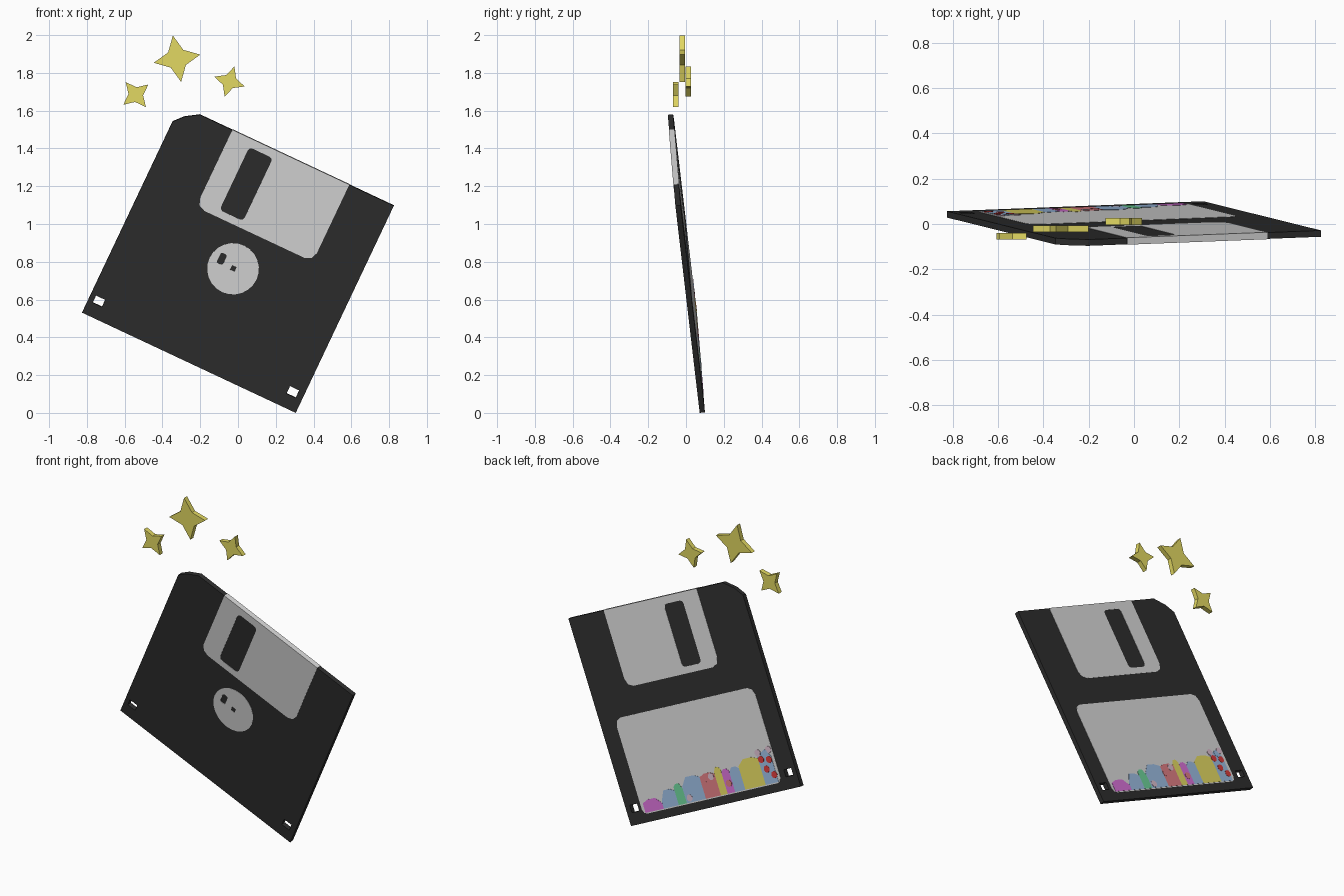
import bpy, bmesh, math
from mathutils import Matrix, Vector

if "Cube" in bpy.data.objects:
    bpy.data.objects.remove(bpy.data.objects["Cube"])


def srgb(r, g, b):
    lin = lambda c: ((c / 255 + 0.055) / 1.055) ** 2.4
    return (lin(r), lin(g), lin(b), 1)


def material(name, rgb):
    m = bpy.data.materials.new(name)
    m.diffuse_color = srgb(*rgb)
    m.use_nodes = True
    m.node_tree.nodes["Principled BSDF"].inputs["Base Color"].default_value = m.diffuse_color
    return m


BLACK = material("black_plastic", (46, 46, 46))
GREY = material("light_grey", (216, 216, 216))
YELLOW = material("yellow", (226, 216, 98))
PURPLE = material("purple", (214, 112, 214))
BLUE = material("blue", (154, 186, 222))
GREEN = material("green", (108, 208, 152))
PINK = material("rose", (220, 124, 130))
RED = material("red", (214, 58, 58))
MAUVE = material("mauve", (216, 188, 204))


def frame(u, v, origin):
    """Matrix with X along u, Y close to v and Z facing the front."""
    x = Vector(u).normalized()
    z = x.cross(Vector(v)).normalized()
    y = z.cross(x)
    return Matrix.Translation(origin) @ Matrix((x, y, z)).transposed().to_4x4()


def part(name, outlines, z0, z1, mat, base):
    """Extruded flat profile; outlines after the first one are holes."""
    cu = bpy.data.curves.new(name, 'CURVE')
    cu.dimensions, cu.fill_mode = '2D', 'BOTH'
    cu.extrude = (z1 - z0) / 2
    for pts in outlines:
        sp = cu.splines.new('POLY')
        sp.points.add(len(pts) - 1)
        for p, (x, y) in zip(sp.points, pts):
            p.co = (x, y, 0, 1)
        sp.use_cyclic_u = True
    tmp = bpy.data.objects.new(name + "_tmp", cu)
    bpy.context.collection.objects.link(tmp)
    dg = bpy.context.evaluated_depsgraph_get()
    me = bpy.data.meshes.new_from_object(tmp.evaluated_get(dg))
    bpy.data.objects.remove(tmp)
    bm = bmesh.new()
    bm.from_mesh(me)
    bmesh.ops.remove_doubles(bm, verts=bm.verts, dist=1e-5)
    bmesh.ops.recalc_face_normals(bm, faces=bm.faces)
    for f in bm.faces:
        f.smooth = False
    bm.to_mesh(me)
    bm.free()
    me.materials.clear()
    me.materials.append(mat)
    me.name = name
    ob = bpy.data.objects.new(name, me)
    ob.matrix_world = base @ Matrix.Translation((0, 0, (z0 + z1) / 2))
    bpy.context.collection.objects.link(ob)
    return ob


def rect(x0, x1, y0, y1, bottom=0, top=0):
    """Rectangle with cut bottom and top corners."""
    pts = []
    for x, y, sx, sy, c in ((x0, y0, 1, 1, bottom), (x1, y0, -1, 1, bottom),
                            (x1, y1, -1, -1, top), (x0, y1, 1, -1, top)):
        if not c:
            pts.append((x, y))
            continue
        cut = [(x, y + sy * c), (x + sx * c * 0.3, y + sy * c * 0.3), (x + sx * c, y)]
        pts += cut if sx == sy else cut[::-1]
    return pts


def ring(cx, cy, r, n, inner=1.0, turn=0.0):
    """Circle, or star when inner is below one."""
    return [(cx + r * (inner if i % 2 else 1) * math.cos(turn + math.tau * i / n),
             cy + r * (inner if i % 2 else 1) * math.sin(turn + math.tau * i / n))
            for i in range(n)]


DISK = frame((1.13, 0.044, -0.53), (0.51, -0.129, 1.10), (0, 0, 0.815))
W, H, T = 0.625, 0.61, 0.014   # half width, half height, half thickness
P = 0.0015                     # plate height above the shell

# shell with one cut corner and two through holes
shell = [(-W, -H), (W, -H), (W, H), (-0.51, H), (-0.58, 0.565), (-W, 0.515)]
part("disk_shell", [shell, rect(-0.597, -0.543, -0.538, -0.496),
                    rect(0.537, 0.591, -0.538, -0.494)], -T, T, BLACK, DISK)

# metal shutter wrapped over the top edge, with a slot on both sides
shutter = rect(-0.32, 0.364, 0.157, H + P, bottom=0.05)
slot = rect(-0.2, -0.062, 0.196, 0.566, 0.02, 0.02)
part("shutter_front", [shutter, slot], T - P, T + P, GREY, DISK)
part("shutter_back", [shutter, slot], -T - P, -T + P, GREY, DISK)
part("shutter_top", [rect(-0.32, 0.364, H - P, H + P)], -T, T, GREY, DISK)

# round hub with two small openings
part("hub", [ring(-0.002, -0.057, 0.137, 24), rect(-0.096, -0.06, -0.064, -0.004, 0.01, 0.01),
             rect(-0.015, 0.012, -0.068, -0.041)], T - P, T + P, GREY, DISK)

# label on the back
part("label", [rect(-0.505, 0.515, -0.562, 0.0, 0.03, 0.045)], -T - P, -T, GREY, DISK)

# painted strokes along the bottom of the label: left, right, top heights, colour
BASE = -0.556
strokes = [
    (0.36, 0.495, -0.525, -0.50, PURPLE), (0.25, 0.36, -0.47, -0.515, BLUE),
    (0.19, 0.25, -0.47, -0.45, GREEN), (0.05, 0.19, -0.425, -0.46, BLUE),
    (-0.06, 0.05, -0.43, -0.43, PINK), (-0.11, -0.06, -0.41, -0.42, YELLOW),
    (-0.165, -0.11, -0.43, -0.43, PURPLE), (-0.24, -0.165, -0.43, -0.44, BLUE),
    (-0.39, -0.24, -0.40, -0.42, YELLOW), (-0.485, -0.39, -0.40, -0.385, BLUE),
]
for i, (a, b, ha, hb, mat) in enumerate(strokes):
    top = max(ha, hb) + 0.015
    outline = [(a, BASE), (b, BASE), (b, hb), (b - (b - a) * 0.3, top),
               (a + (b - a) * 0.3, top), (a, ha)]
    part(f"label_stroke_{i + 1}", [outline], -T - 2 * P, -T, mat, DISK)

# small dabs at the stroke ends
dabs = [(-0.41, -0.41, RED), (-0.465, -0.42, RED), (-0.43, -0.47, RED), (-0.47, -0.51, RED),
        (-0.48, -0.365, MAUVE), (-0.40, -0.37, MAUVE), (-0.45, -0.38, BLUE),
        (0.03, -0.47, PINK), (-0.14, -0.50, PINK), (-0.03, -0.44, MAUVE), (0.16, -0.53, MAUVE)]
for i, (x, y, mat) in enumerate(dabs):
    part(f"label_dab_{i + 1}", [ring(x, y, 0.021, 8)], -T - 3 * P, -T, mat, DISK)

# three floating four-pointed stars: x, y, z, radius, turn
for i, (x, y, z, r, turn) in enumerate([(-0.323, -0.021, 1.875, 0.125, 10),
                                        (-0.541, -0.054, 1.685, 0.085, 39),
                                        (-0.045, 0.011, 1.754, 0.084, -18)]):
    part(f"star_{i + 1}", [ring(0, 0, r, 8, 0.46, math.radians(turn))], -0.0145, 0.0145,
         YELLOW, frame((1, 0, 0), (0, 0, 1), (x, y, z)))
